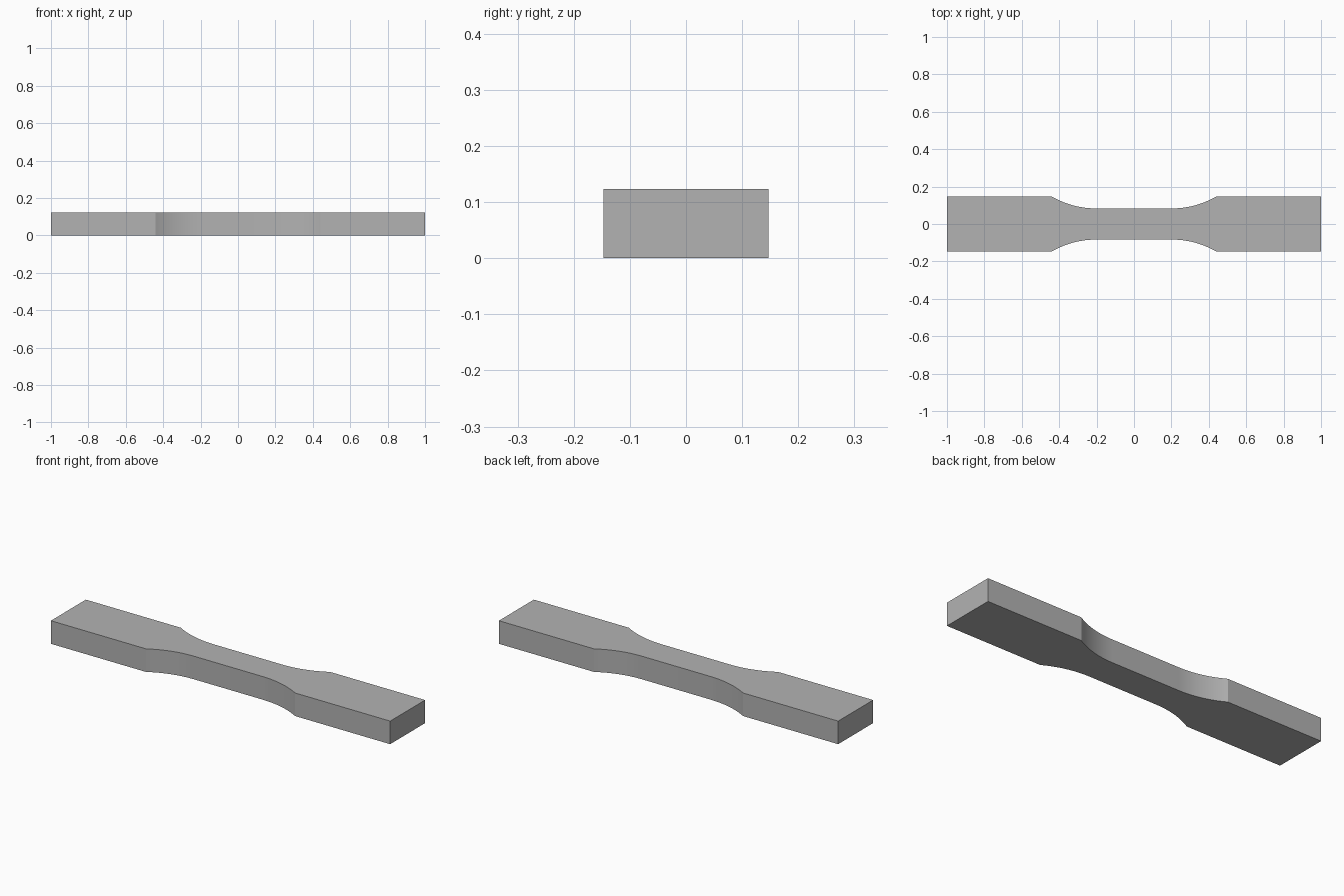
import bpy
import bmesh
import math

cube = bpy.data.objects.get("Cube")
if cube:
    bpy.data.objects.remove(cube, do_unlink=True)

HALF_LENGTH, GRIP, NECK, HEIGHT = 1.0, 0.147, 0.083, 0.123
NECK_END, FILLET_END, STEPS = 0.2, 0.44, 16

# Concave fillet, tangent to the neck and rising to the wide grip
run, rise = FILLET_END - NECK_END, GRIP - NECK
radius = (run ** 2 + rise ** 2) / (2 * rise)
sweep = math.asin(run / radius)
quarter = [(HALF_LENGTH, GRIP)]
for i in range(STEPS, -1, -1):
    a = sweep * i / STEPS
    quarter.append((NECK_END + radius * math.sin(a), NECK + radius * (1 - math.cos(a))))

# Mirror the quarter outline into a closed loop
half = quarter + [(-x, y) for x, y in reversed(quarter)]
outline = half + [(x, -y) for x, y in reversed(half)]

# Extrude the outline into a bar
bm = bmesh.new()
base = bm.faces.new([bm.verts.new((x, y, 0)) for x, y in outline])
top = bmesh.ops.extrude_face_region(bm, geom=[base], use_keep_orig=True)
bmesh.ops.translate(bm, vec=(0, 0, HEIGHT),
                    verts=[v for v in top["geom"] if isinstance(v, bmesh.types.BMVert)])
bmesh.ops.recalc_face_normals(bm, faces=bm.faces)
mesh = bpy.data.meshes.new("test_bar")
bm.to_mesh(mesh)
bm.free()
bar = bpy.data.objects.new("test_bar", mesh)
bpy.context.collection.objects.link(bar)

# Plain grey finish
grey = bpy.data.materials.new("mid_grey")
grey.use_nodes = True
colour = (0.45, 0.45, 0.45, 1)
grey.diffuse_color = colour
grey.node_tree.nodes["Principled BSDF"].inputs["Base Color"].default_value = colour
mesh.materials.append(grey)

# Smooth fillets, crisp edges
bpy.ops.object.select_all(action="DESELECT")
bar.select_set(True)
bpy.context.view_layer.objects.active = bar
bpy.ops.object.shade_smooth_by_angle(angle=math.radians(20))
